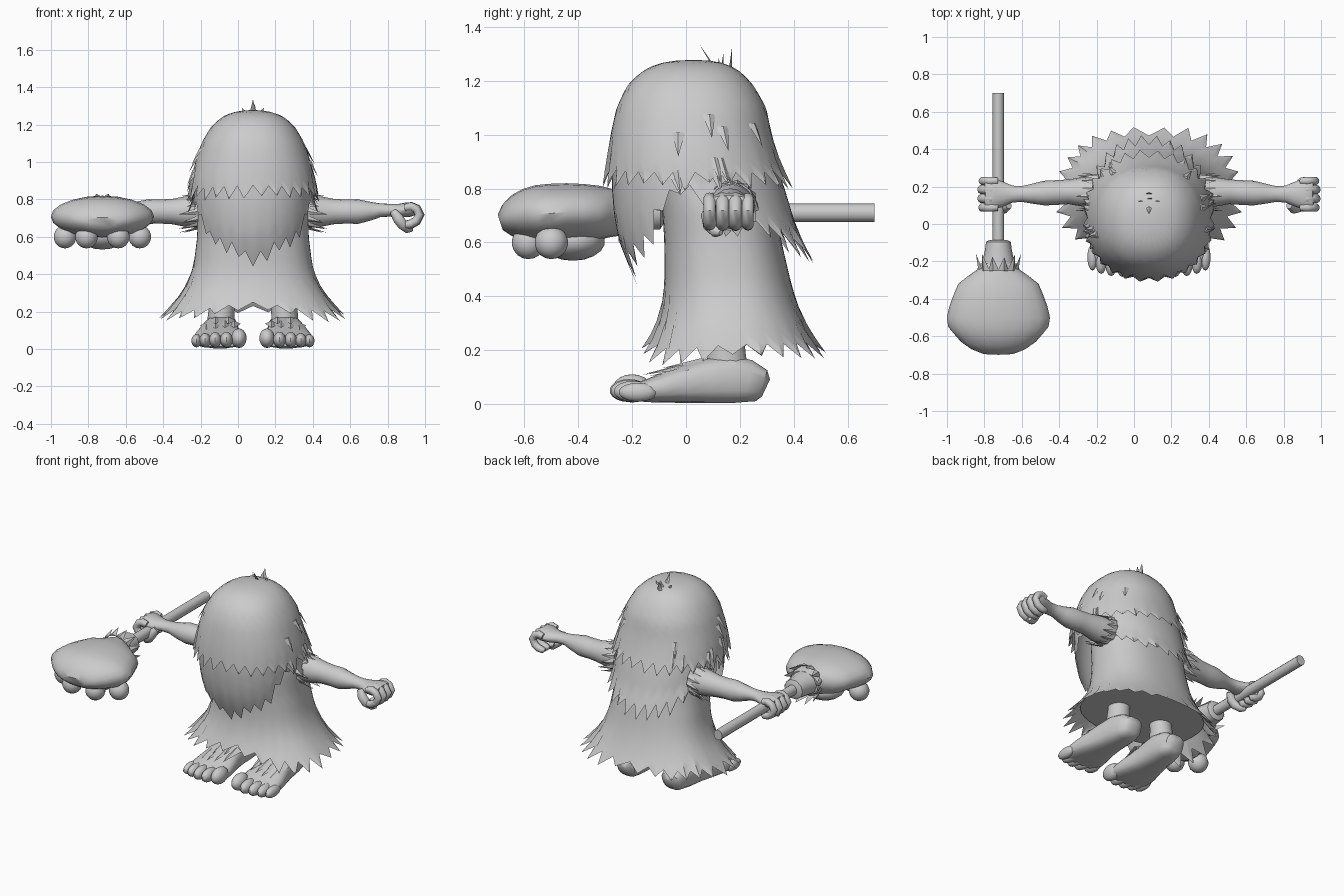
import bpy, bmesh, math, random
from mathutils import Vector

if "Cube" in bpy.data.objects:
    bpy.data.objects.remove(bpy.data.objects["Cube"])

random.seed(4)
CX = 0.08  # the figure's own mirror plane
grey = bpy.data.materials.new("plain_grey")
grey.diffuse_color = (0.6, 0.6, 0.6, 1)
grey.use_nodes = True
grey.node_tree.nodes["Principled BSDF"].inputs["Base Color"].default_value = grey.diffuse_color


def make(name, bm, mirror=False, angle=40):
    me = bpy.data.meshes.new(name)
    bmesh.ops.recalc_face_normals(bm, faces=bm.faces)
    bm.to_mesh(me)
    bm.free()
    me.materials.append(grey)
    ob = bpy.data.objects.new(name, me)
    ob.location.x = CX
    bpy.context.collection.objects.link(ob)
    bpy.ops.object.select_all(action='DESELECT')
    ob.select_set(True)
    bpy.context.view_layer.objects.active = ob
    bpy.ops.object.shade_smooth_by_angle(angle=math.radians(angle))
    if mirror:
        ob.modifiers.new("mirror", 'MIRROR').use_mirror_merge = False
    return ob


def power(v, p):
    return math.copysign(abs(v) ** (2 / p), v)


def lerp_table(table, k):
    """Interpolate rows (key, values...) with ascending keys."""
    if k <= table[0][0]:
        return table[0][1:]
    for a, b in zip(table, table[1:]):
        if k <= b[0]:
            f = (k - a[0]) / (b[0] - a[0])
            return [u + (v - u) * f for u, v in zip(a[1:], b[1:])]
    return table[-1][1:]


def tube(bm, pts, up=(0, 0, 1), n=14, p=2.0):
    """Skin rings (x, y, z, side radius, up radius) along a path."""
    pos = [Vector(q[:3]) for q in pts]
    rings = []
    for i, q in enumerate(pts):
        d = (pos[min(i + 1, len(pos) - 1)] - pos[max(i - 1, 0)]).normalized()
        s = d.cross(Vector(up)).normalized()
        u = s.cross(d)
        rings.append([bm.verts.new(pos[i] + s * q[3] * power(math.cos(a), p) + u * q[4] * power(math.sin(a), p))
                      for a in (2 * math.pi * k / n for k in range(n))])
    for r, t in zip(rings, rings[1:]):
        for k in range(n):
            bm.faces.new((r[k], r[(k + 1) % n], t[(k + 1) % n], t[k]))
    bm.faces.new(rings[0])
    bm.faces.new(rings[-1])


def ball(bm, c, r):
    vs = bmesh.ops.create_uvsphere(bm, u_segments=14, v_segments=9, radius=1)["verts"]
    for v in vs:
        v.co = Vector(c) + Vector([a * b for a, b in zip(v.co, r)])


def spike(bm, base, tip, side, out, w):
    """A thin pointed lock of hair."""
    b, t, s, o = (Vector(q) for q in (base, tip, side, out))
    vs = [bm.verts.new(q) for q in (b - s * w, b + s * w, b + o * w * 0.5, t)]
    for f in ((0, 1, 2), (0, 1, 3), (1, 2, 3), (2, 0, 3)):
        bm.faces.new([vs[k] for k in f])


def surf(profile, t, z, off=0.0, p=2.2):
    """Point on a body of (z, half width, front y, back y); t=0 is the front."""
    hw, yf, yb = lerp_table(profile, z)
    return Vector(((hw + off) * power(math.sin(t), p),
                   (yf + yb) / 2 - ((yb - yf) / 2 + off) * power(math.cos(t), p), z))


def ragged(name, profile, top, hem, teeth, t0, t1, off, flare, depth, p=2.2, rows=14, cap=None):
    """Cloth or hair sheet whose lower edge is cut into pointed teeth."""
    bm = bmesh.new()
    n, closed, cols = teeth * 2, t1 - t0 > 6.2, []
    for i in range(n if closed else n + 1):
        t = t0 + (t1 - t0) * i / n
        low = lerp_table(hem, abs(math.degrees(t if t <= math.pi else t - 2 * math.pi)))[0]
        tip = i % 2
        if tip:
            low -= depth * random.uniform(0.6, 1.25)
        col = []
        for j in range(rows + 1):
            f = j / rows
            z = top + (low - top) * (1 - math.cos(f * math.pi / 2) if top > 1.2 else f)
            o = off + (flare * max(0, (f - 0.75) * 4) if tip else 0)
            col.append(bm.verts.new(surf(profile, t, z, o if f > 0 else 0, p)))
        cols.append(col)
    for i in range(n):
        a, b = cols[i], cols[(i + 1) % len(cols)]
        for j in range(rows):
            bm.faces.new((a[j], a[j + 1], b[j + 1], b[j]))
    if cap:
        bm.faces.new([bm.verts.new(surf(profile, 2 * math.pi * k / 40, cap, -0.004, p)) for k in range(40)])
    bmesh.ops.remove_doubles(bm, verts=bm.verts, dist=0.0005)
    return make(name, bm)


FULL = (-math.pi, math.pi)
HAIR = [(0.4, .29, -.17, .47), (0.5, .30, -.215, .455), (0.6, .315, -.255, .43), (0.7, .325, -.275, .40),
        (0.8, .325, -.283, .37), (0.9, .32, -.28, .335), (1.0, .30, -.272, .31), (1.1, .268, -.25, .29),
        (1.18, .222, -.212, .245), (1.225, .178, -.168, .205), (1.25, .14, -.13, .17),
        (1.267, .09, -.08, .125), (1.275, .045, -.03, .08), (1.278, 0, .03, .03)]
ROBE = [(0.15, .49, -.17, .52), (0.2, .45, -.145, .49), (0.27, .395, -.11, .45), (0.35, .35, -.09, .42),
        (0.45, .317, -.08, .39), (0.6, .298, -.08, .355), (0.75, .295, -.09, .325), (0.9, .25, -.1, .27)]

# Robe and layered hair
ragged("robe", ROBE, 0.9, [(0, .25), (25, .22), (50, .20), (90, .22), (180, .23)], 26, *FULL, 0, .025, .05, 2.4, cap=.26)
ragged("hair_cap", HAIR, 1.278, [(0, .875), (60, .86), (90, .86), (180, .86)], 28, *FULL, .008, .02, .06)
ragged("beard", HAIR, 1.0, [(0, .50), (20, .57), (45, .62), (65, .76), (85, .85)], 13, -1.5, 1.5, -.008, .0, .07)
ragged("back_mane", HAIR, 1.0, [(75, .84), (100, .78), (125, .68), (150, .62), (180, .60)],
       18, 1.3, 2 * math.pi - 1.3, -.004, .03, .07)

# Loose locks along the sides and back of the hair
bm = bmesh.new()
for s in (-1, 1):
    for k in range(11):
        t, z = s * random.uniform(1.2, 2.6), random.uniform(0.86, 1.08)
        b = surf(HAIR, t, z, .004)
        o = Vector((math.sin(t), -math.cos(t), 0))
        spike(bm, b, surf(HAIR, t, z - .09, .035), (math.cos(t), math.sin(t), 0), o, .025)
# Crown tuft
for x, y, dx, dy, h in ((0, .10, 0, -.05, .075), (0, .13, .01, .01, .05), (0, .16, 0, .01, .06),
                        (-.03, .12, -.03, 0, .03), (.03, .12, .03, 0, .03)):
    spike(bm, (x, y, 1.25), (x + dx, y + dy, 1.26 + h), (1, 0, 0), (0, 1, 0), .02)
make("hair_locks", bm, angle=20)

# Arms, with a furry fringe at each shoulder
bm = bmesh.new()
tube(bm, [(.2, .17, .73, .09, .085), (.30, .17, .735, .085, .085), (.37, .172, .735, .076, .08),
          (.43, .172, .735, .066, .068), (.50, .168, .735, .066, .064), (.56, .165, .735, .066, .066),
          (.62, .162, .737, .054, .052), (.68, .16, .742, .042, .037), (.73, .16, .742, .045, .034),
          (.78, .16, .74, .066, .036), (.83, .16, .745, .083, .04), (.86, .16, .75, .086, .035),
          (.88, .16, .755, .075, .02)], n=16)
make("arm", bm, True)
bm = bmesh.new()
for k in range(14):
    a = 2 * math.pi * k / 14
    o = Vector((0, math.cos(a), math.sin(a)))
    c = Vector((.27, .17, .74))
    spike(bm, c + o * .085, c + o * .1 + Vector((random.uniform(.08, .13), 0, -.02)),
          (0, -math.sin(a), math.cos(a)), o, .025)
make("shoulder_fringe", bm, True, 20)

# Curled fingers and thumb
bm = bmesh.new()
for y, s in ((.088, .93), (.136, 1.0), (.184, 1.0), (.23, .9)):
    r = .025 * s
    path = [(.81, .755, .8), (.845, .762, 1), (.875, .75, 1), (.893, .718, 1), (.875, .685, 1),
            (.845, .668, 1), (.815, .664, .9), (.795, .668, .3)]
    tube(bm, [(.8 + (x - .8) * (.5 + .5 * s), y, z, r * f, r * f) for x, z, f in path], (0, 1, 0), 10)
tube(bm, [(.75, .10, .735, .02, .02), (.775, .085, .70, .03, .03), (.80, .09, .665, .028, .028),
          (.83, .115, .642, .025, .025), (.85, .13, .636, .01, .01)], (1, 0, 0), 10)
make("fingers", bm, True)

# Legs and feet
bm = bmesh.new()
tube(bm, [(.16, .15, .32, .07, .068), (.165, .15, .24, .068, .068), (.17, .15, .17, .072, .075),
          (.17, .16, .08, .07, .09)], (0, 1, 0))
make("leg", bm, True)
bm = bmesh.new()
tube(bm, [(.165, .297, .06, .035, .035), (.165, .28, .068, .065, .062), (.166, .23, .085, .082, .08),
          (.17, .16, .092, .092, .09), (.176, .08, .085, .098, .083), (.18, 0, .074, .112, .072),
          (.182, -.08, .06, .13, .056), (.182, -.15, .048, .138, .042), (.182, -.2, .042, .13, .03)], p=2.8, n=18)
make("foot", bm, True)
bm = bmesh.new()
for x, y, r in ((.075, -.20, .042), (.142, -.212, .034), (.202, -.208, .033), (.256, -.196, .031), (.302, -.178, .028)):
    ball(bm, (x, y, r + .016), (r, .072, r * 1.25))
make("toes", bm, True)
bm = bmesh.new()
for x, y, z in ((.10, -.04, .125), (.15, -.06, .125), (.2, -.07, .12), (.25, -.05, .115), (.13, .01, .145), (.2, 0, .145)):
    spike(bm, (x, y + .06, z + .01), (x, y - .09, z - .012), (1, 0, 0), (0, .3, 1), .035)
make("foot_fur", bm, True, 20)

# Club: shaft, knuckle, torn cuff and clawless paw head
X, Z = -.805, .71
bm = bmesh.new()
tube(bm, [(X, .70, Z, .031, .034), (X, -.14, Z, .031, .034)], n=12)
make("club_shaft", bm)
bm = bmesh.new()
tube(bm, [(X, -.085, Z, .045, .045), (X, -.095, Z, .066, .064), (X, -.14, Z, .072, .068),
          (X, -.2, Z, .085, .075), (X, -.25, Z, .10, .08)], n=10)
make("club_knuckle", bm)
bm = bmesh.new()
for k in range(12):
    a = 2 * math.pi * (k + .5) / 12
    o = Vector((math.cos(a), 0, math.sin(a)))
    c = Vector((X, -.25, Z))
    spike(bm, c + o * .095, c + o * .125 + Vector((0, random.uniform(.07, .095), 0)),
          (-math.sin(a), 0, math.cos(a)), o, .03)
make("club_cuff", bm, angle=20)
bm = bmesh.new()
tube(bm, [(X, -.21, Z, .10, .075), (X, -.245, Z, .115, .085), (X, -.28, Z, .165, .09), (X, -.32, Z, .215, .10),
          (X, -.38, .712, .24, .105), (X, -.44, .712, .262, .108), (X, -.50, .708, .276, .11), (X, -.55, .705, .268, .108),
          (X, -.59, .70, .235, .10), (X, -.63, .692, .20, .085), (X, -.665, .683, .15, .06),
          (X, -.69, .675, .09, .03)], n=20)
make("paw_head", bm)
bm = bmesh.new()
for dx, y in ((-.20, -.50), (-.085, -.585), (.085, -.585), (.20, -.50)):
    ball(bm, (X + dx, y, .60), (.062, .062, .062))
ball(bm, (X, -.42, .605), (.13, .12, .073))
make("paw_pads", bm)
